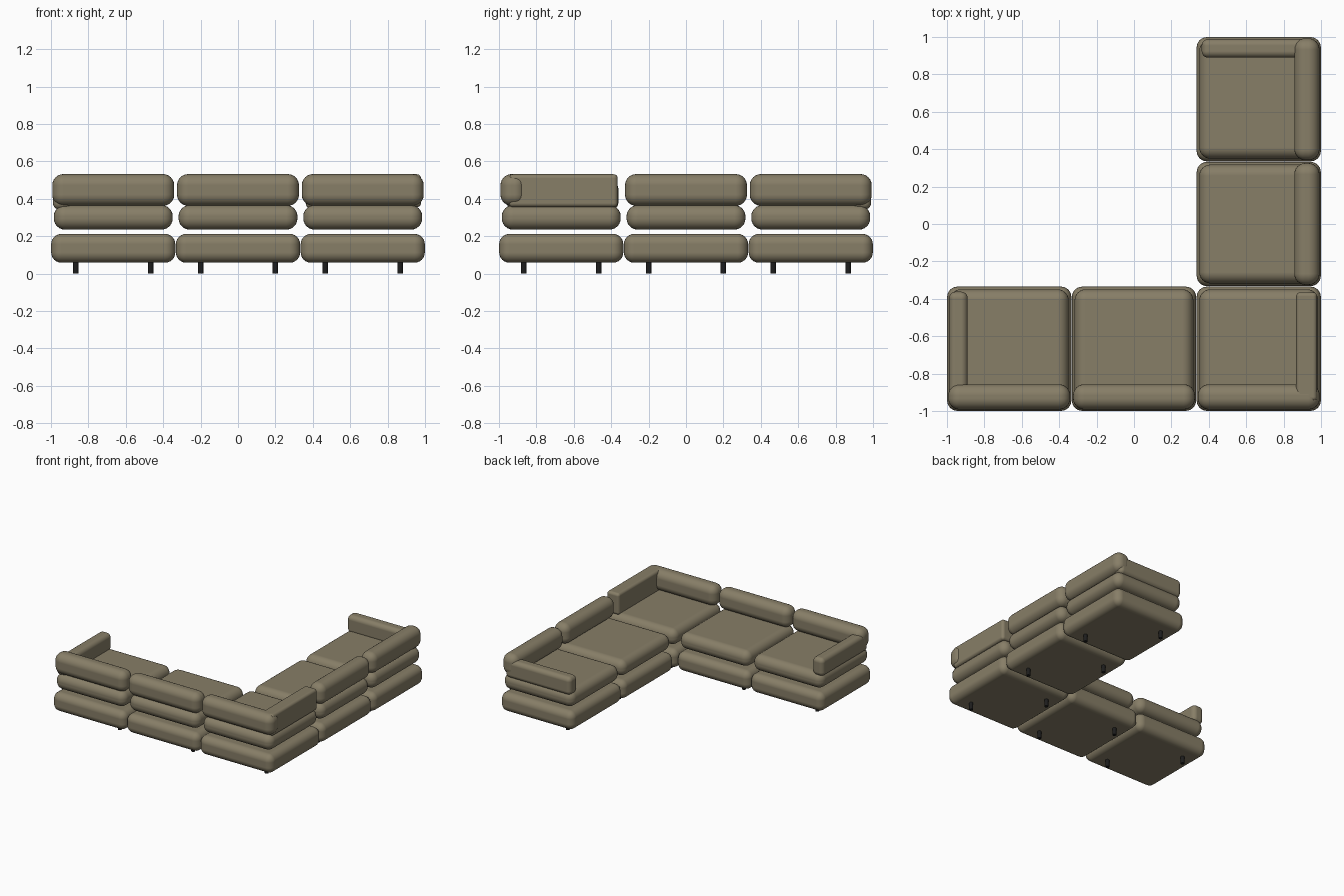
import bpy, bmesh, math
from mathutils import Matrix, Vector

cube = bpy.data.objects.get("Cube")
if cube:
    bpy.data.objects.remove(cube, do_unlink=True)


def material(name, rgb, rough):
    m = bpy.data.materials.new(name)
    m.use_nodes = True
    m.diffuse_color = (*rgb, 1)
    bsdf = m.node_tree.nodes["Principled BSDF"]
    bsdf.inputs["Base Color"].default_value = (*rgb, 1)
    bsdf.inputs["Roughness"].default_value = rough
    return m


FABRIC = material("olive taupe fabric", (0.243, 0.209, 0.136), 0.9)
BLACK = material("black leg", (0.012, 0.012, 0.012), 0.6)


def place(name, bm, mat, matrix):
    mesh = bpy.data.meshes.new(name)
    bm.to_mesh(mesh)
    bm.free()
    mesh.materials.append(mat)
    obj = bpy.data.objects.new(name, mesh)
    obj.matrix_world = matrix
    bpy.context.collection.objects.link(obj)
    return obj


def pad(name, xs, ys, zs, radius, matrix):
    """Rounded upholstered block between the given limits."""
    bm = bmesh.new()
    bmesh.ops.create_cube(bm, size=1)
    for v in bm.verts:
        v.co = Vector([(a + b) / 2 + c * (b - a) for c, (a, b) in zip(v.co, (xs, ys, zs))])
    for f in bm.faces:
        f.smooth = True
    obj = place(name, bm, FABRIC, matrix)
    bev = obj.modifiers.new("rounding", 'BEVEL')
    bev.width = radius
    bev.segments = 6
    bev.harden_normals = True


def leg(name, x, y, matrix):
    bm = bmesh.new()
    bmesh.ops.create_cone(bm, cap_ends=True, segments=16, radius1=0.015, radius2=0.015,
                          depth=0.07, matrix=Matrix.Translation((x, y, 0.035)))
    for f in bm.faces:
        f.smooth = len(f.verts) == 4
    place(name, bm, BLACK, matrix)


def seat_module(name, x, y, turn=0, arm=0, tall_arm=False):
    """One seat with its back on local -y; arm is -1, 0 or 1 for the side."""
    m = Matrix.Translation((x, y, 0)) @ Matrix.Rotation(math.radians(turn), 4, 'Z')
    pad(name + "_base", (-0.332, 0.332), (-0.332, 0.332), (0.058, 0.212), 0.055, m)
    pad(name + "_seat_cushion", (-0.318, 0.318), (-0.318, 0.318), (0.235, 0.366), 0.06, m)
    pad(name + "_back_bolster", (-0.326, 0.326), (-0.325, -0.19), (0.362, 0.532), 0.06, m)
    if arm:
        outer, inner = arm * 0.322, arm * 0.222
        side = (min(outer, inner), max(outer, inner))
        if tall_arm:
            pad(name + "_side_back", (0.2, 0.312), (-0.28, 0.302), (0.355, 0.531), 0.022, m)
        else:
            pad(name + "_arm", side, (-0.29, 0.305), (0.342, 0.49), 0.035, m)
    # Legs stand on one diagonal, the same way in every module
    upright = Matrix.Translation((x, y, 0))
    for i, s in enumerate((1, -1)):
        leg(f"{name}_leg_{i + 1}", s * 0.2, -s * 0.2, upright)


STEP = 0.667
seat_module("right_end", -STEP, -STEP, arm=-1)
seat_module("front_middle", 0, -STEP)
seat_module("corner", STEP, -STEP, arm=1, tall_arm=True)
seat_module("side_middle", STEP, 0, turn=90)
seat_module("rear_end", STEP, STEP, turn=90, arm=1)
